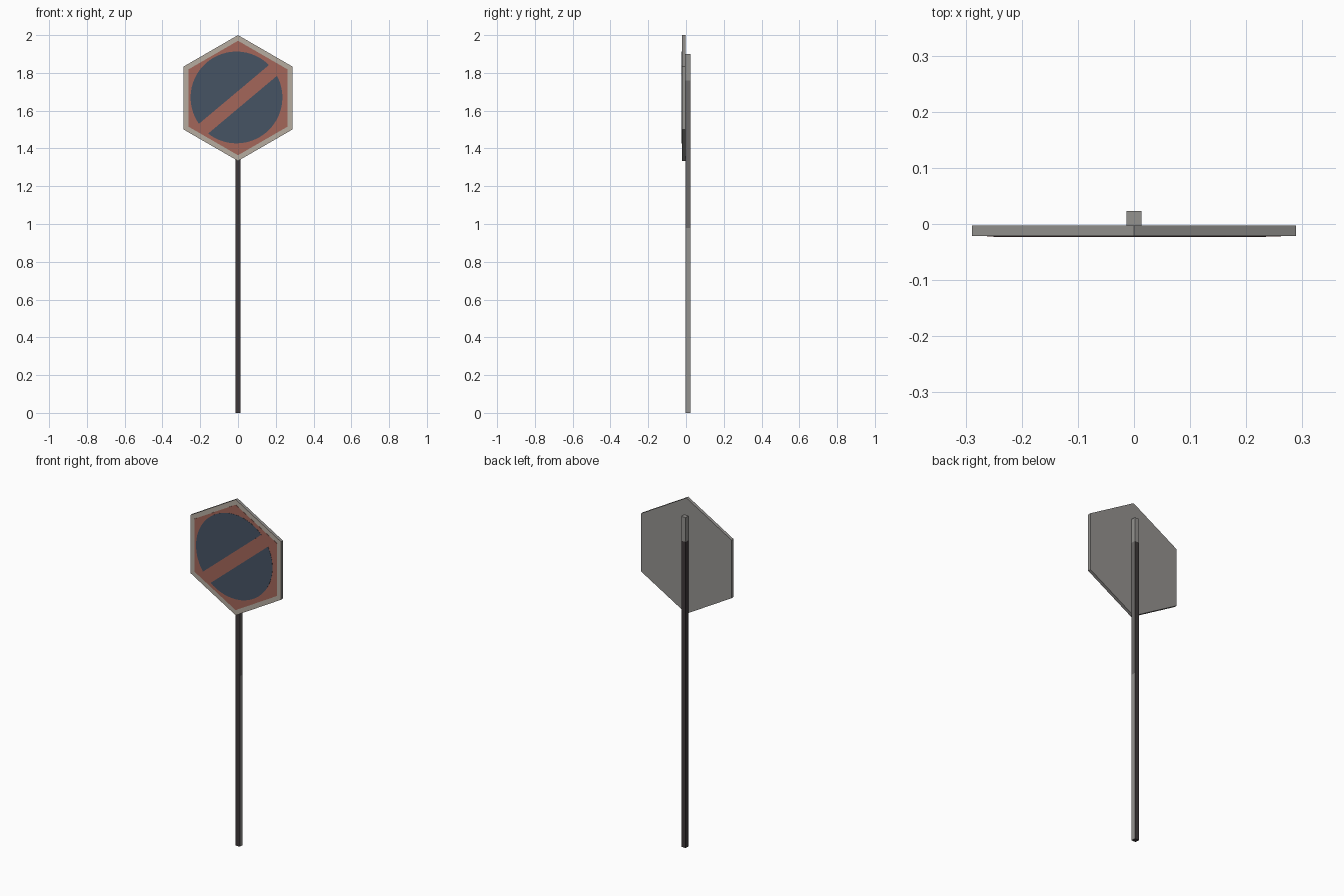
import bpy, bmesh, math

if "Cube" in bpy.data.objects:
    bpy.data.objects.remove(bpy.data.objects["Cube"])

def srgb(r, g, b):
    f = lambda c: c / 12.92 if c <= 0.04045 else ((c + 0.055) / 1.055) ** 2.4
    return (f(r / 255), f(g / 255), f(b / 255), 1.0)

def mat(name, rgb):
    m = bpy.data.materials.new(name)
    m.diffuse_color = srgb(*rgb)
    m.use_nodes = True
    m.node_tree.nodes["Principled BSDF"].inputs["Base Color"].default_value = m.diffuse_color
    return m

grey = mat("light_grey", (148, 146, 143))
mid = mat("mid_grey", (108, 106, 104))
dark = mat("dark_metal", (62, 57, 58))
cream = mat("border_cream", (182, 172, 160))
red = mat("faded_red", (163, 102, 90))
blue = mat("slate_blue", (70, 83, 100))

CZ = 1.667          # sign centre height
R = 0.333           # sign corner radius

def finish(bm, name, mats):
    bmesh.ops.recalc_face_normals(bm, faces=bm.faces)
    me = bpy.data.meshes.new(name)
    bm.to_mesh(me)
    bm.free()
    for m in mats:
        me.materials.append(m)
    ob = bpy.data.objects.new(name, me)
    bpy.context.collection.objects.link(ob)
    return ob

def plate(name, pts, y0, y1, mats):
    """Extrude an (x, z) outline from y0 (front) to y1 (back)."""
    bm = bmesh.new()
    f = bm.faces.new([bm.verts.new((x, y0, z)) for x, z in pts])
    ext = bmesh.ops.extrude_face_region(bm, geom=[f], use_keep_orig=True)
    for v in ext["geom"]:
        if isinstance(v, bmesh.types.BMVert):
            v.co.y = y1
    bmesh.ops.recalc_face_normals(bm, faces=bm.faces)
    if len(mats) > 1:
        for p in bm.faces:
            p.material_index = 1 if p.normal.y < -0.9 else 0
    return finish(bm, name, mats)

def hexagon(r):
    return [(r * math.sin(math.radians(60 * i)), CZ + r * math.cos(math.radians(60 * i)))
            for i in range(6)]

# Hexagonal board with pale front border, and the red field on it
plate("sign_board", hexagon(R), -0.021, -0.003, [grey, cream])
plate("red_field", hexagon(0.303), -0.022, -0.021, [red])

# Two blue disc segments either side of the diagonal red stripe
def segment(name, side, offset):
    rad, tilt, n = 0.243, math.radians(40), 32
    cx, cz = -0.008, 1.67
    half = math.acos(offset / rad)
    mid_angle = tilt + side * math.pi / 2
    pts = []
    for i in range(n + 1):
        a = mid_angle - half + 2 * half * i / n
        pts.append((cx + rad * math.cos(a), cz + rad * math.sin(a)))
    plate(name, pts, -0.023, -0.022, [blue])

segment("blue_upper", 1, 0.021)
segment("blue_lower", -1, 0.050)

# Square post, cut at the heights where its finish changes
bm = bmesh.new()
bmesh.ops.create_cube(bm, size=1)
for v in bm.verts:
    v.co.x *= 0.027
    v.co.y = 0.010 + v.co.y * 0.026
    v.co.z = (v.co.z + 0.5) * 1.9
for h in (0.98, 1.76):
    bmesh.ops.bisect_plane(bm, geom=bm.verts[:] + bm.edges[:] + bm.faces[:],
                           plane_co=(0, 0, h), plane_no=(0, 0, 1))
bmesh.ops.recalc_face_normals(bm, faces=bm.faces)
for f in bm.faces:
    z = f.calc_center_median().z
    if z > 1.76:
        f.material_index = 0
    elif f.normal.x > 0.9:
        f.material_index = 1 if z > 0.98 else 0
    else:
        f.material_index = 2
finish(bm, "post", [grey, mid, dark])
